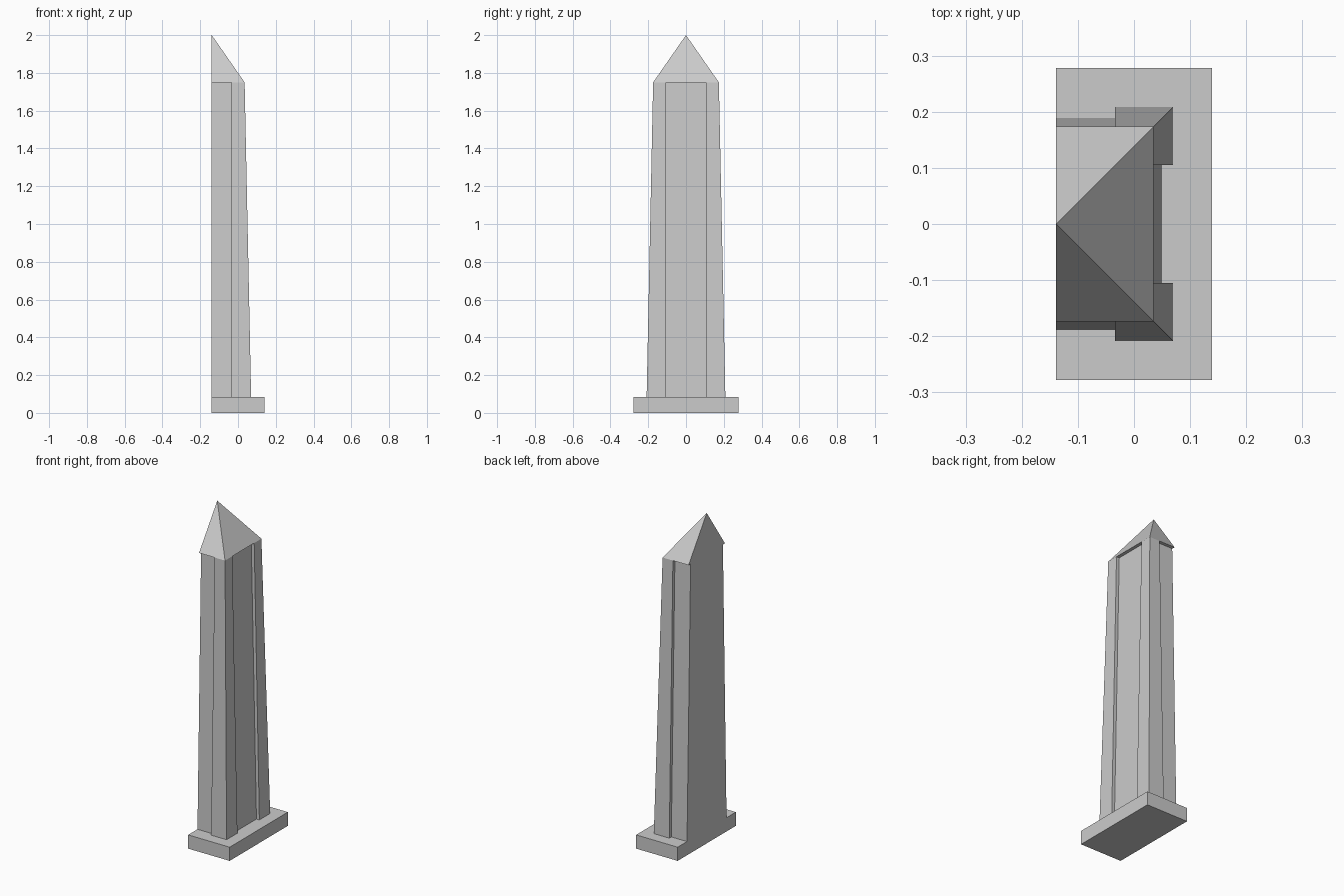
import bpy
import bmesh

if "Cube" in bpy.data.objects:
    bpy.data.objects.remove(bpy.data.objects["Cube"])

BACK = -0.139          # flat cut plane at the back of the half obelisk
BASE_TOP, SHAFT_TOP, TIP = 0.083, 1.75, 2.0
BOTTOM_R, TOP_R = 0.2085, 0.174
PANEL, DEPTH = 0.105, 0.0195


def finish(name, bm):
    bmesh.ops.recalc_face_normals(bm, faces=bm.faces)
    mesh = bpy.data.meshes.new(name)
    bm.to_mesh(mesh)
    bm.free()
    obj = bpy.data.objects.new(name, mesh)
    bpy.context.collection.objects.link(obj)
    return obj


def ring(bm, outline, z):
    return [bm.verts.new((BACK + u, v, z)) for u, v in outline]


def bridge(bm, low, high):
    n = len(low)
    for i in range(n):
        j = (i + 1) % n
        bm.faces.new((low[i], low[j], high[j], high[i]))


def shaft_outline(r):
    # one quarter with recessed panels, mirrored across y
    q = r - DEPTH
    half = [(0, q), (PANEL, q), (PANEL, r), (r, r), (r, PANEL), (q, PANEL)]
    return half + [(u, -v) for u, v in reversed(half)]


# Base slab
bm = bmesh.new()
slab = [(0, 0.278), (0.278, 0.278), (0.278, -0.278), (0, -0.278)]
low, high = ring(bm, slab, 0), ring(bm, slab, BASE_TOP)
bridge(bm, low, high)
bm.faces.new(low)
bm.faces.new(high)
finish("base_slab", bm)

# Tapered shaft with recessed panels
bm = bmesh.new()
low = ring(bm, shaft_outline(BOTTOM_R), BASE_TOP)
high = ring(bm, shaft_outline(TOP_R), SHAFT_TOP)
bridge(bm, low, high)
bm.faces.new(low)
bm.faces.new(high)
finish("shaft", bm)

# Pointed cap, half pyramid
bm = bmesh.new()
r = TOP_R
rim = ring(bm, [(0, r), (r, r), (r, -r), (0, -r)], SHAFT_TOP)
tip = bm.verts.new((BACK, 0, TIP))
for i in range(4):
    bm.faces.new((rim[i], rim[(i + 1) % 4], tip))
bm.faces.new(rim)
finish("pyramid_cap", bm)
